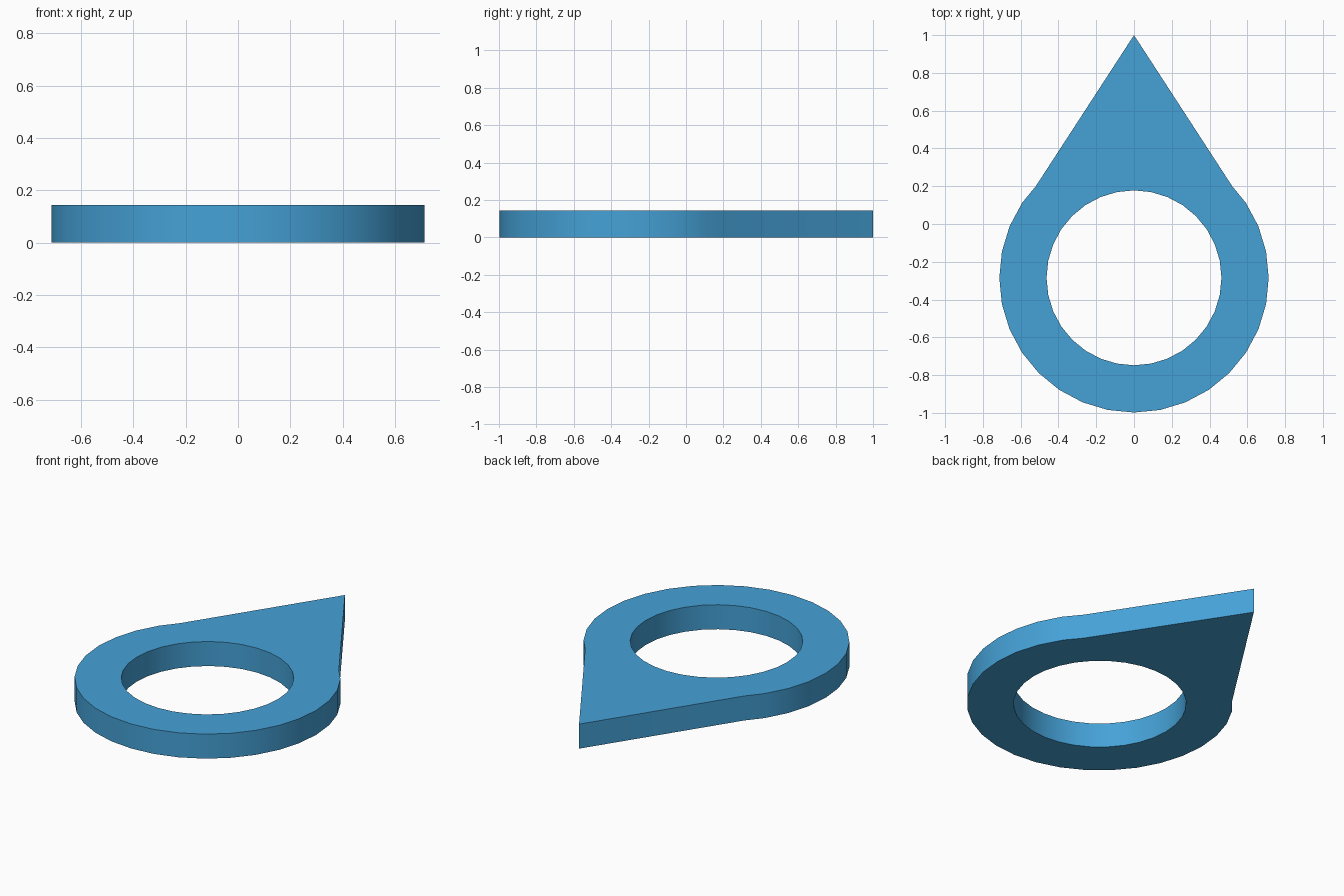
import bpy, bmesh, math

if "Cube" in bpy.data.objects:
    bpy.data.objects.remove(bpy.data.objects["Cube"])

CENTRE_Y, OUTER_R, INNER_R, HEIGHT, SIDES = -0.285, 0.713, 0.463, 0.145, 32


def arc(radius, first, last):
    step = 2 * math.pi / SIDES
    return [(radius * math.cos(i * step), CENTRE_Y + radius * math.sin(i * step))
            for i in range(first, last + 1)]


def add_loop(bm, points):
    verts = [bm.verts.new((x, y, 0)) for x, y in points]
    return [bm.edges.new((a, b)) for a, b in zip(verts, verts[1:] + verts[:1])]


# Teardrop outline: pointed tip plus the lower round part, with a round hole
outline = [(0, 1), (-0.52, 0.2)] + arc(OUTER_R, 13, 35) + [(0.52, 0.2)]
hole = arc(INNER_R, 0, SIDES - 1)

bm = bmesh.new()
edges = add_loop(bm, outline) + add_loop(bm, hole)
bmesh.ops.triangle_fill(bm, edges=edges, use_beauty=True, use_dissolve=False)

# Thicken the flat shape upward
ext = bmesh.ops.extrude_face_region(bm, geom=bm.faces[:], use_keep_orig=True)
top = [g for g in ext["geom"] if isinstance(g, bmesh.types.BMVert)]
bmesh.ops.translate(bm, verts=top, vec=(0, 0, HEIGHT))
bmesh.ops.recalc_face_normals(bm, faces=bm.faces[:])

mesh = bpy.data.meshes.new("pointer_ring")
bm.to_mesh(mesh)
bm.free()
ring = bpy.data.objects.new("pointer_ring", mesh)
bpy.context.collection.objects.link(ring)

# Blue finish
blue = bpy.data.materials.new("blue")
blue.diffuse_color = (0.06, 0.36, 0.68, 1)
blue.use_nodes = True
blue.node_tree.nodes["Principled BSDF"].inputs["Base Color"].default_value = blue.diffuse_color
mesh.materials.append(blue)

# Smooth round walls, sharp rims
bpy.context.view_layer.objects.active = ring
ring.select_set(True)
bpy.ops.object.shade_smooth_by_angle(angle=math.radians(30))
